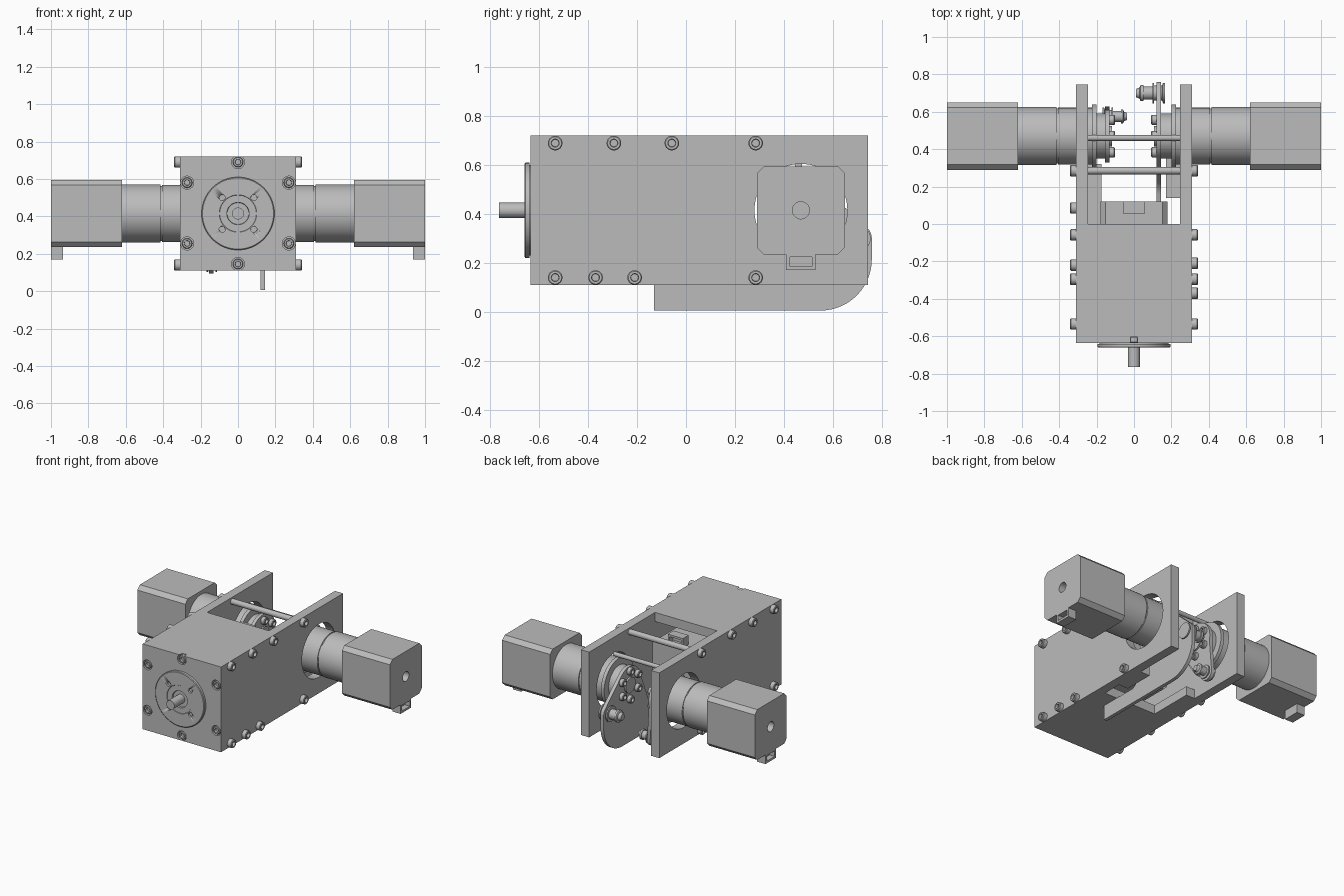
import bpy, bmesh
from math import cos, sin, pi, radians
from mathutils import Vector, Matrix

old = bpy.data.objects.get("Cube")
if old:
    bpy.data.objects.remove(old, do_unlink=True)

metal = bpy.data.materials.new("plain grey metal")
metal.use_nodes = True
grey = (0.5, 0.5, 0.5, 1)
metal.diffuse_color = grey
metal.node_tree.nodes["Principled BSDF"].inputs["Base Color"].default_value = grey

MID = 0.415    # height of all motor axes
HIP = 0.47     # y of the side motor axes
BACK = 0.745   # rear end of the side plates


def finish(name, bm, matrix=None, smooth=False):
    bmesh.ops.recalc_face_normals(bm, faces=bm.faces)
    if matrix:
        bm.transform(matrix)
    mesh = bpy.data.meshes.new(name)
    bm.to_mesh(mesh)
    bm.free()
    ob = bpy.data.objects.new(name, mesh)
    bpy.context.collection.objects.link(ob)
    mesh.materials.append(metal)
    if smooth:
        bpy.ops.object.select_all(action='DESELECT')
        ob.select_set(True)
        bpy.context.view_layer.objects.active = ob
        bpy.ops.object.shade_smooth_by_angle(angle=radians(35))
    return ob


def box(name, x, y, z, matrix=None, chamfer=0):
    """Box from (min, max) pairs; chamfer cuts the edges running along x."""
    bm = bmesh.new()
    bmesh.ops.create_cube(bm, size=1)
    for v in bm.verts:
        v.co = [a[0] if c < 0 else a[1] for a, c in zip((x, y, z), v.co)]
    if chamfer:
        edges = [e for e in bm.edges
                 if abs(e.verts[0].co.x - e.verts[1].co.x) > 0.01]
        bmesh.ops.bevel(bm, geom=edges, offset=chamfer, segments=1, affect='EDGES')
    return finish(name, bm, matrix)


def lathe(name, profile, matrix=None, sides=48):
    """Turn (distance, radius) points about the local x axis."""
    bm = bmesh.new()
    rings = []
    for h, r in profile:
        count = sides if r > 0 else 1
        rings.append([bm.verts.new((h, r * cos(2 * pi * i / sides), r * sin(2 * pi * i / sides)))
                      for i in range(count)])
    for a, b in zip(rings, rings[1:]):
        for i in range(sides):
            j = (i + 1) % sides
            quad = [a[i % len(a)], a[j % len(a)], b[j % len(b)], b[i % len(b)]]
            bm.faces.new(list(dict.fromkeys(quad)))
    return finish(name, bm, matrix, True)


def aim(loc, direction):
    turn = Vector(direction).to_track_quat('X', 'Z').to_matrix().to_4x4()
    return Matrix.Translation(loc) @ turn


def disc(name, start, end, radius, matrix, sides=48):
    return lathe(name, [(start, 0), (start, radius), (end, radius), (end, 0)], matrix, sides)


def cut(ob, cutter):
    cutter.hide_render = True
    mod = ob.modifiers.new("cut", 'BOOLEAN')
    mod.operation = 'DIFFERENCE'
    mod.solver = 'EXACT'
    mod.object = cutter
    bpy.context.view_layer.objects.active = ob
    bpy.ops.object.modifier_apply(modifier=mod.name)
    bpy.data.objects.remove(cutter, do_unlink=True)


def arc(cy, cz, r, a0, a1, n=10):
    return [(cy + r * cos(radians(a0 + (a1 - a0) * i / n)),
             cz + r * sin(radians(a0 + (a1 - a0) * i / n))) for i in range(n + 1)]


def side_profile(name, outline, x0, x1):
    """Extrude a (y, z) outline from x0 to x1."""
    bm = bmesh.new()
    face = bm.faces.new([bm.verts.new((x0, y, z)) for y, z in outline])
    grown = bmesh.ops.extrude_face_region(bm, geom=[face])["geom"]
    for v in grown:
        if isinstance(v, bmesh.types.BMVert):
            v.co.x = x1
    return finish(name, bm, smooth=True)


def bolt(name, loc, direction, r=0.03, h=0.032):
    lathe(name, [(0, 0), (0, r), (h - .004, r), (h, r - .004), (h, r * .55),
                 (h * .4, r * .5), (h * .4, 0)], aim(loc, direction), 18)


def motor(name, matrix, start):
    # Stepped round gearbox with a groove
    lathe(name + "_gearbox", [(start, 0), (start, .152), (.405, .152), (.405, .147), (.415, .147),
                              (.415, .155), (.63, .155), (.63, 0)], matrix)
    # Chamfered square body with a rear shaft hole
    body = box(name + "_body", (.62, 1), (-.18, .18), (-.18, .18), matrix, .028)
    cut(body, disc("hole_cutter", .95, 1.05, .035, matrix, 32))
    # Hollow cable socket
    socket = box(name + "_socket", (.935, 1), (-.06, .06), (-.245, -.178), matrix)
    cut(socket, box("socket_cutter", (.96, 1.02), (-.045, .045), (-.23, -.19), matrix))


# Drive motors: two at the sides, one lying inside the housing
motor("left_motor", Matrix.Translation((0, HIP, MID)), .2)
motor("right_motor", Matrix.Translation((0, HIP, MID)) @ Matrix.Rotation(pi, 4, 'Z'), .2)
inward = Matrix(((0, 1, 0, 0), (1, 0, 0, -.88), (0, 0, -1, MID), (0, 0, 0, 1)))
motor("center_motor", inward, .31)

# Housing plates
box("top_plate", (-.245, .245), (-.57, 0), (.655, .72))
box("bottom_plate", (-.245, .245), (-.57, 0), (.11, .175))
front = box("front_plate", (-.31, .31), (-.635, -.57), (.11, .72))
front_bolts = [(0, .69), (0, .145)] + [(sx * .272, z) for sx in (-1, 1) for z in (.58, .255)]
for x, z in front_bolts:
    spot = aim((x, -.635, z), (0, -1, 0))
    cut(front, disc("bolt_cutter", -.03, .02, .035, spot, 24))
    bolt("front_bolt", (x, -.608, z), (0, -1, 0), .028, .026)

for sx, side in ((1, "left"), (-1, "right")):
    plate = box(side + "_plate", sorted((sx * .245, sx * .31)), (-.57, BACK), (.11, .72))
    hub = aim((0, HIP, MID), (sx, 0, 0))
    cut(plate, disc("opening_cutter", .2, .4, .19, hub, 64))
    disc(side + "_flange", .2, .225, .17, hub)
    low = (-.535, -.37, -.21, .285) if sx > 0 else (-.535, -.22, .085, .285)
    for y in (-.535, -.295, -.058, .285):
        bolt(side + "_top_bolt", (sx * .31, y, .69), (sx, 0, 0))
    for y in low:
        bolt(side + "_low_bolt", (sx * .31, y, .14), (sx, 0, 0))

# Lower brackets and cross rods
box("left_bracket", (.17, .245), (.14, .36), (.11, .175))
box("right_bracket", (-.245, -.175), (0, .32), (.11, .175))
for y, z, r in ((.285, .69, .02), (.46, .6, .015)):
    disc("cross_rod", -.245, .245, r, aim((0, y, z), (1, 0, 0)), 24)

# Front boss, inner ring and output shaft
face = aim((0, -.635, MID), (0, -1, 0))
boss = lathe("front_boss", [(0, 0), (0, .185), (.006, .185), (.006, .195), (.022, .195), (.026, .19),
                            (.026, .1), (.023, .098), (.023, .06), (.012, .058), (.012, 0)], face, 64)
for a in (45, 135, 225, 315):
    x, z = .12 * cos(radians(a)), .12 * sin(radians(a))
    spot = aim((x, -.66, MID + z), (0, -1, 0))
    cut(boss, disc("screw_cutter", -.012, .02, .016, spot, 20))
disc("output_shaft", 0, .13, .032, face, 32)

# Long curved leg plate that hangs below the housing
leg = [(-.13, .005)] + arc(.55, .215, .21, -90, 0, 14) + arc(.7, .3, .06, 0, 50, 6)
leg += arc(HIP, MID, .13, 50, 150, 14) + [(.22, .15), (.16, .11), (-.13, .11)]
side_profile("leg_plate", leg, .12, .145)

# Shorter link on the other side, wide at the hub and narrow at the roller
link = arc(HIP, MID, .14, -15, 205, 24) + arc(.575, .15, .055, 205, 345, 12)
side_profile("link_plate", link, -.155, -.13)

# Hubs with a ring of six bolts, and end rollers
hubs = (("left", .12, -1, .7, .3, .1), ("right", -.13, 1, .575, .15, .1))
for side, x, d, ry, rz, ring in hubs:
    axis = aim((x, HIP, MID), (d, 0, 0))
    disc(side + "_hub", -.08, -.025, .12, axis)
    disc(side + "_hub_cap", -.03, .012, .055, axis, 32)
    for i in range(6):
        a = i * pi / 3 + pi / 6
        spot = (x, HIP + ring * cos(a), MID + ring * sin(a))
        bolt(side + "_hub_bolt", spot, (d, 0, 0), .027, .028)
    roller = [(-.045, 0), (-.045, .055), (-.035, .055), (-.03, .04), (.012, .04), (.012, .055),
              (.022, .055), (.022, .035), (.07, .035), (.07, .043), (.085, .043),
              (.09, .03), (.11, .022), (.11, 0)]
    size = 1 if d < 0 else .85
    lathe(side + "_roller", [(h * size, r * size) for h, r in roller], aim((x, ry, rz), (d, 0, 0)), 32)
